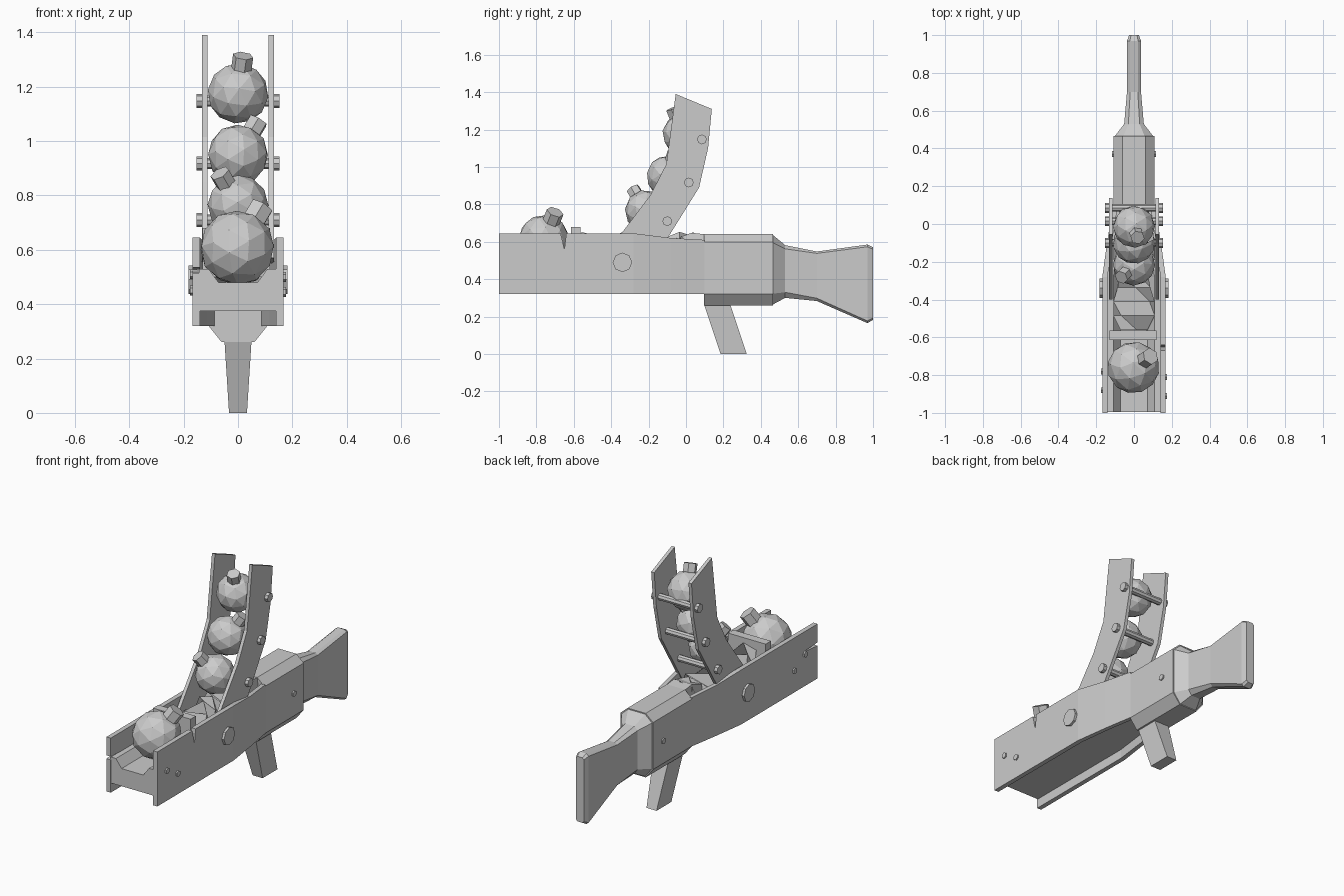
import bpy, bmesh, math
from mathutils import Vector

if "Cube" in bpy.data.objects:
    bpy.data.objects.remove(bpy.data.objects["Cube"])


def loft(name, rings):
    """Skin a list of equal-length rings and cap both ends."""
    bm = bmesh.new()
    vs = [[bm.verts.new(p) for p in r] for r in rings]
    n = len(rings[0])
    for a, b in zip(vs, vs[1:]):
        for i in range(n):
            j = (i + 1) % n
            bm.faces.new((a[i], a[j], b[j], b[i]))
    caps = [bm.faces.new(vs[0]), bm.faces.new(vs[-1])]
    bmesh.ops.recalc_face_normals(bm, faces=bm.faces)
    bmesh.ops.triangulate(bm, faces=[f for f in caps if len(f.verts) > 4])
    me = bpy.data.meshes.new(name)
    bm.to_mesh(me)
    bm.free()
    ob = bpy.data.objects.new(name, me)
    bpy.context.collection.objects.link(ob)
    return ob


def plate(name, yz, x0, x1):
    """Side profile extruded along x."""
    return loft(name, [[(x, y, z) for y, z in yz] for x in (x0, x1)])


def cyl(name, a, b, r, n=8):
    a, b = Vector(a), Vector(b)
    bpy.ops.mesh.primitive_cylinder_add(vertices=n, radius=r, depth=(b - a).length, location=(a + b) / 2)
    ob = bpy.context.object
    ob.name = name
    ob.rotation_euler = (b - a).to_track_quat('Z', 'Y').to_euler()
    return ob


def bomb(name, c, r, cap_dir):
    bpy.ops.mesh.primitive_ico_sphere_add(subdivisions=2, radius=r, location=c)
    bpy.context.object.name = name
    d = Vector(cap_dir).normalized()
    bpy.context.object.rotation_euler = d.to_track_quat('Z', 'Y').to_euler()
    cyl(name + "_cap", Vector(c) + d * r * 0.85, Vector(c) + d * r * 1.35, r * 0.34, 6)


# Channel walls: front boards with a crack each, rear boards tapering inward
crack_top = [(-0.67, .645), (-0.65, .56), (-0.64, .645)]
crack_front = [(-1, .535), (-0.86, .527), (-1, .515)]
base = [(-0.28, .645), (-0.28, .32), (-1, .32)]
plate("right_wall", [(-1, .645)] + crack_top + base, .14, .168)
plate("left_wall", [(-1, .645)] + base + crack_front[::-1], -.14, -.168)
for s, side in ((1, "right"), (-1, "left")):
    loft(side + "_wall_rear", [
        [(s * xi, y, .32), (s * xo, y, .32), (s * xo, y, zt), (s * xi, y, zt)]
        for y, xi, xo, zt in ((-.28, .14, .168, .645), (-.08, .115, .14, .62), (.1, .085, .11, .61))])

# Trough floor
trough = [(-1, .375), (1, .375), (1, .53), (.76, .53), (.5, .48), (-.5, .48), (-.76, .53), (-1, .53)]
loft("trough_floor", [[(x * w, y, z) for x, z in trough]
                      for y, w in ((-.995, .143), (-.28, .143), (.1, .09))])

# Body block and shoulder stock
def section(y, w, z0, z1, cx, ct, cb):
    return [(-cx, y, z0), (cx, y, z0), (w, y, z0 + cb), (w, y, z1 - ct),
            (cx, y, z1), (-cx, y, z1), (-w, y, z1 - ct), (-w, y, z0 + cb)]

loft("body", [section(.095, .108, .26, .642, .06, .042, .06),
              section(.465, .108, .26, .642, .06, .042, .06)])
loft("stock", [section(*a) for a in (
    (.46, .105, .262, .64, .058, .042, .06),
    (.53, .052, .30, .582, .03, .02, .03),
    (.70, .037, .283, .548, .02, .01, .015),
    (.97, .037, .165, .585, .022, .012, .012),
    (1.0, .026, .182, .57, .016, .01, .01))])
loft("body_nose", [[(-.08, y, .5), (.08, y, .5), (.06, y, z), (-.06, y, z)]
                   for y, z in ((-.06, .615), (.03, .648), (.1, .64))])

# Pistol grip
loft("grip", [[(-w, y0, z), (w, y0, z), (w, y1, z), (-w, y1, z)]
              for w, y0, y1, z in ((.033, .185, .325, 0), (.05, .095, .235, .27))])

# Twisted elastic band and pusher plate
rings = []
for i in range(9):
    a = math.pi * (i / 4 - 0.5) + 0.3
    rings.append([(u * math.cos(a) - v * math.sin(a), -.56 + i * .075,
                   .56 + .85 * (u * math.sin(a) + v * math.cos(a)))
                  for u, v in ((-.1, -.045), (.1, -.045), (.1, .045), (-.1, .045))])
loft("twisted_band", rings)
plate("pusher", [(-.615, .5), (-.565, .5), (-.565, .68), (-.615, .68)], -.13, .118)

# Curved magazine with cross rods
mag = [(-.40, .57), (-.345, .645), (-.19, .85), (-.105, 1.015), (-.055, 1.39),
       (.138, 1.31), (.118, 1.10), (.07, .89), (-.095, .625), (-.14, .55)]
for s, side in ((1, "right"), (-1, "left")):
    # strip built as a loft between front and rear edges of the curve
    loft(side + "_magazine_plate", [
        [(s * .113, *f), (s * .133, *f), (s * .133, *b), (s * .113, *b)]
        for f, b in zip(mag[:5], mag[:4:-1])])
    for y, z in ((.085, 1.147), (.015, .917), (-.1, .71)):
        cyl(side + "_rod_head", (s * .13, y, z), (s * .153, y, z), .026)
    cyl(side + "_bolt", (s * .16, -.34, .49), (s * .182, -.34, .49), .052)
    cyl(side + "_body_nail", (s * .1, .37, .455), (s * .116, .37, .455), .018, 6)
for y, z in ((.085, 1.147), (.015, .917), (-.1, .71)):
    cyl("cross_rod", (-.13, y, z), (.13, y, z), .02)
for s, y, z in ((1, -.91, .5), (1, -.81, .445), (-1, -.88, .51), (-1, -.78, .45)):
    cyl("wall_nail", (s * .15, y, z), (s * .176, y, z), .018, 6)

# Bombs
bomb("loaded_bomb", (-.003, -.76, .608), .138, (.075, .05, .125))
bomb("bomb_top", (0, -.015, 1.175), .112, (.015, -.045, .11))
bomb("bomb_middle", (0, -.1, .95), .112, (.06, .03, .1))
bomb("bomb_lower", (0, -.215, .765), .112, (-.055, -.055, .095))
